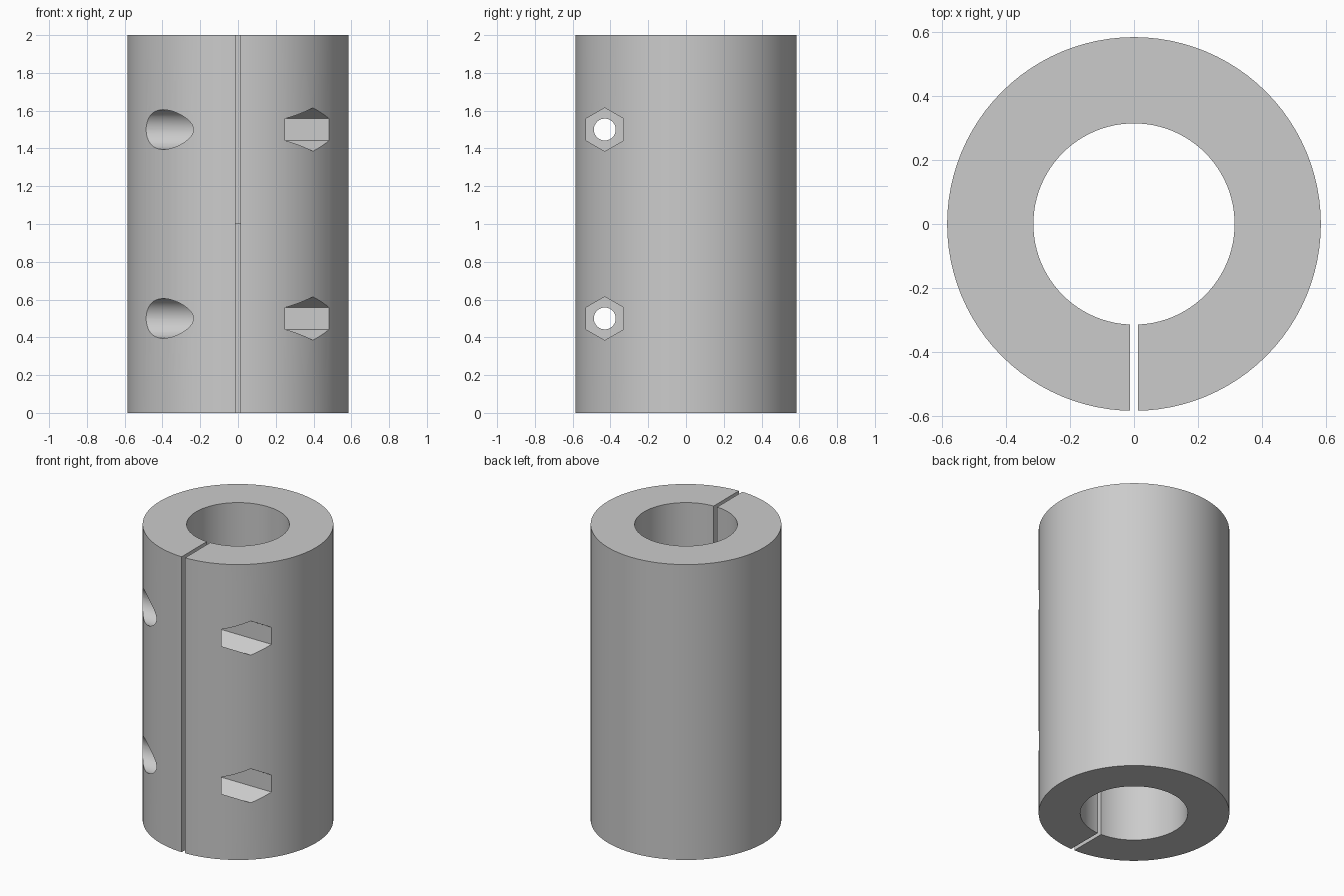
import bpy
import math

default = bpy.data.objects.get("Cube")
if default:
    bpy.data.objects.remove(default, do_unlink=True)

HEIGHT = 2.0
OUTER_R = 0.585
TOP_BORE_R, BOTTOM_BORE_R = 0.315, 0.33
BOLT_Y = -0.43
BOLT_HEIGHTS = (0.5, 1.5)
SEAT_X = 0.1          # distance of the bolt head and nut seats from the slot


def cylinder_z(name, radius, z0, z1):
    bpy.ops.mesh.primitive_cylinder_add(vertices=96, radius=radius, depth=z1 - z0,
                                        location=(0, 0, (z0 + z1) / 2))
    bpy.context.object.name = name
    return bpy.context.object


def cylinder_x(name, radius, x0, x1, z, sides):
    # The first vertex of the cylinder lies on local +y; turn it to point along z
    bpy.ops.mesh.primitive_cylinder_add(vertices=sides, radius=radius, depth=x1 - x0,
                                        location=((x0 + x1) / 2, BOLT_Y, z),
                                        rotation=(math.pi / 2, 0, math.pi / 2))
    bpy.context.object.name = name
    return bpy.context.object


def cut(body, cutter):
    cutter.hide_render = True
    mod = body.modifiers.new("cut", 'BOOLEAN')
    mod.operation = 'DIFFERENCE'
    mod.solver = 'EXACT'
    mod.object = cutter
    bpy.context.view_layer.objects.active = body
    bpy.ops.object.modifier_apply(modifier=mod.name)
    bpy.data.objects.remove(cutter, do_unlink=True)


# Sleeve with a stepped bore: slightly wider in the lower half
body = cylinder_z("clamp_sleeve", OUTER_R, 0, HEIGHT)
cut(body, cylinder_z("top_bore", TOP_BORE_R, -0.1, HEIGHT + 0.1))
cut(body, cylinder_z("bottom_bore", BOTTOM_BORE_R, -0.1, HEIGHT / 2))

# Clamping slot through the front wall
bpy.ops.mesh.primitive_cube_add(size=1, location=(0, -0.45, HEIGHT / 2))
slot = bpy.context.object
slot.name = "slot"
slot.scale = (0.026, 0.5, HEIGHT + 0.2)
cut(body, slot)

# Bolt holes with a round head recess on the right and a hexagonal nut pocket on the left
for z in BOLT_HEIGHTS:
    cut(body, cylinder_x("bolt_hole", 0.058, -0.7, 0.7, z, 32))
    cut(body, cylinder_x("head_recess", 0.105, -0.7, -SEAT_X, z, 48))
    cut(body, cylinder_x("nut_pocket", 0.115, SEAT_X, 0.7, z, 6))

# Single grey material
grey = bpy.data.materials.new("plain grey")
grey.use_nodes = True
colour = (0.6, 0.6, 0.6, 1)
grey.diffuse_color = colour
grey.node_tree.nodes["Principled BSDF"].inputs["Base Color"].default_value = colour
body.data.materials.clear()
body.data.materials.append(grey)

# Smooth round walls, crisp edges
bpy.ops.object.select_all(action='DESELECT')
body.select_set(True)
bpy.context.view_layer.objects.active = body
bpy.ops.object.shade_smooth_by_angle(angle=math.radians(30))
